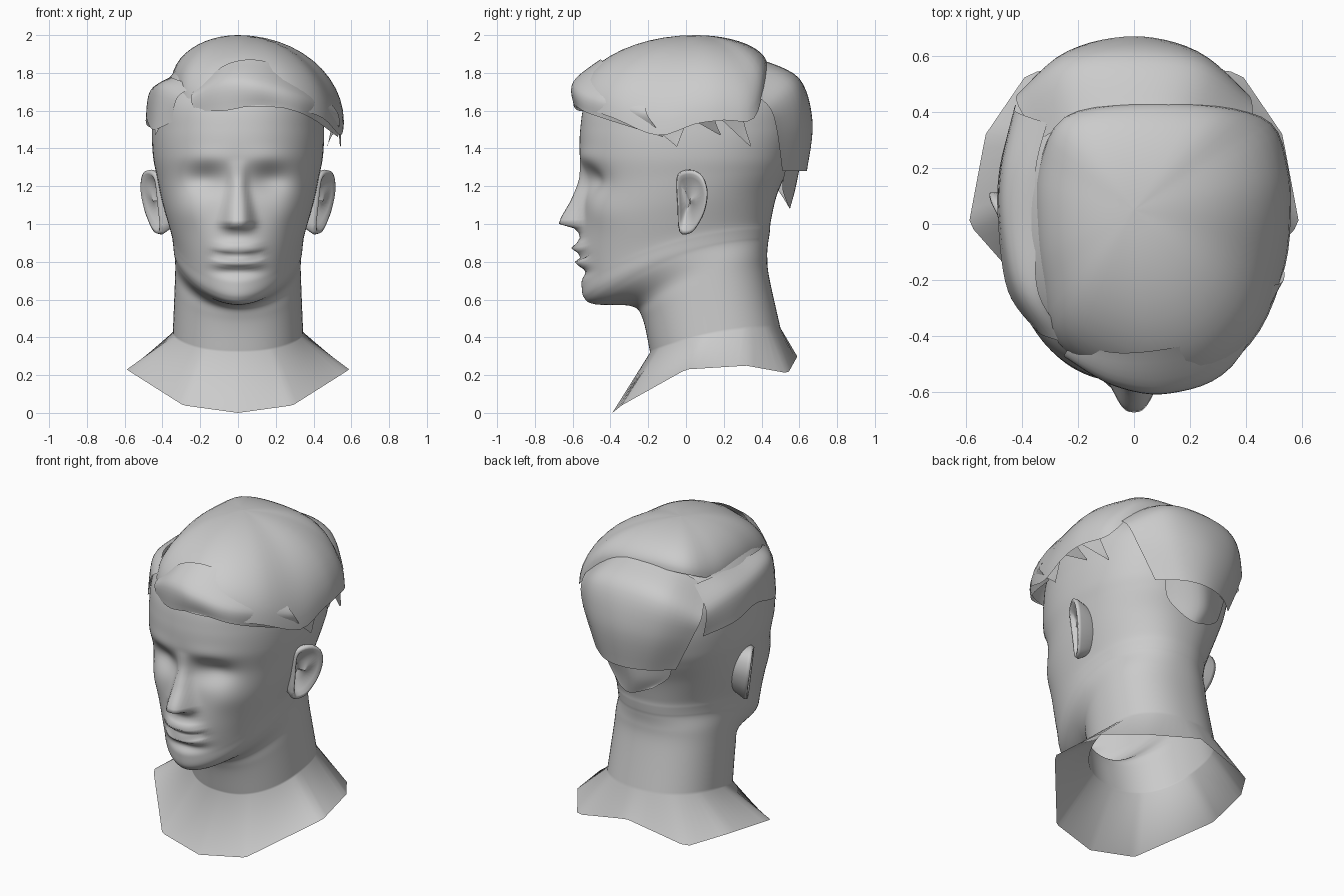
import bpy
from math import sin, cos, pi, exp, copysign


def spline(pts, n, closed=False):
    """Catmull-Rom curve through points of any dimension."""
    k, out = len(pts), []
    get = (lambda i: pts[i % k]) if closed else (lambda i: pts[max(0, min(k - 1, i))])
    for i in range(k if closed else k - 1):
        a, b, c, d = get(i - 1), get(i), get(i + 1), get(i + 2)
        for j in range(n):
            t = j / n
            out.append(tuple(0.5 * (2 * q + (r - p) * t + (2 * p - 5 * q + 4 * r - s) * t * t
                                    + (3 * q - p - 3 * r + s) * t ** 3)
                             for p, q, r, s in zip(a, b, c, d)))
    if not closed:
        out.append(tuple(pts[-1]))
    return out


def grid(name, rows, closed=False):
    """Smooth quad surface from equal-length rows of points."""
    n = len(rows[0])
    verts = [p for r in rows for p in r]
    faces = [(i * n + j, i * n + (j + 1) % n, (i + 1) * n + (j + 1) % n, (i + 1) * n + j)
             for i in range(len(rows) - 1) for j in range(n if closed else n - 1)]
    me = bpy.data.meshes.new(name)
    me.from_pydata(verts, [], faces)
    me.polygons.foreach_set("use_smooth", [True] * len(faces))
    me.update()
    ob = bpy.data.objects.new(name, me)
    bpy.context.collection.objects.link(ob)
    return ob


def patch(name, rows, n=6):
    """Curved hair sheet through a few control rows."""
    fine = [spline(r, n) for r in rows]
    cols = [spline(c, n) for c in zip(*fine)]
    return grid(name, list(zip(*cols)))


def g(v, c, s):
    return exp(-((v - c) / s) ** 2)


def table(z, pts):
    """Piecewise linear lookup."""
    for (a, p), (b, q) in zip(pts, pts[1:]):
        if a <= z <= b:
            return p + (q - p) * (z - a) / (b - a)
    return 0


# Head and neck: rings of front z, back z, front y, back y, half width, squareness
RINGS = [
    (0.32, 0.45, -.19, .50, .345, .88),
    (0.50, 0.72, -.23, .44, .335, .9), (0.565, 0.83, -.29, .43, .332, 1),
    (0.575, 0.90, -.48, .435, .335, 1.08), (0.61, 0.93, -.54, .44, .34, 1.08),
    (0.68, 0.97, -.553, .445, .345, 1.06), (0.76, 1.02, -.553, .45, .355, 1.02),
    (1.00, 1.15, -.55, .48, .40, .93), (1.20, 1.27, -.54, .53, .43, .88),
    (1.36, 1.36, -.56, .56, .45, .88), (1.50, 1.50, -.56, .585, .455, .88),
    (1.65, 1.65, -.53, .57, .44, .88), (1.78, 1.78, -.43, .47, .36, .88),
    (1.88, 1.88, -.25, .32, .23, .9), (1.92, 1.92, .02, .021, .001, 1)]
NOSE = [(.94, 0), (.975, .03), (1.0, .12), (1.03, .115), (1.12, .07), (1.25, .025), (1.34, 0)]
# Polygonal lower edge of the neck: ring angle, x, y, z
BASE = [(0, 0, -.39, 0), (.5, .29, -.34, .04), (1.4, .59, 0, .23),
        (2.0, .53, .32, .25), (2.5, .38, .54, .21), (pi + .01, 0, .59, .30)]


def face(x, z):
    """Forward push of the face features at a point."""
    ax = abs(x)
    nw = .08 - .035 * max(0, min(1, (z - 1.0) / .2))
    d = table(z, NOSE) * exp(-(ax / nw) ** 3)
    d -= .055 * g(ax, .17, .11) * g(z, 1.235, .075)         # eye sockets
    d += .01 * g(ax, .17, .14) * g(z, 1.35, .05)            # brow
    d += .015 * g(ax, .27, .09) * g(z, 1.07, .09)           # cheekbones
    d += .012 * g(z, .88, .10) * g(x, 0, .16)               # muzzle
    d -= .024 * g(z, .75, .035) * g(x, 0, .12)              # below the lower lip
    lip = exp(-(ax / .125) ** 4)
    d += lip * (.045 * g(z, .87, .028) + .035 * g(z, .795, .028) - .04 * g(z, .833, .013))
    return d


def head():
    n = 96
    angles = [s - .5 * sin(s) for s in (-pi + 2 * pi * j / n for j in range(n))]
    rows = [[(copysign(table(abs(a), [(b[0], b[1]) for b in BASE]), a),
              table(abs(a), [(b[0], b[2]) for b in BASE]),
              table(abs(a), [(b[0], b[3]) for b in BASE])) for a in angles]]
    for zf, zb, yf, yb, w, e in spline(RINGS, 10):
        yc, row = yf + .52 * (yb - yf), []
        for a in angles:
            k = e if cos(a) > 0 else .88
            x = w * copysign(abs(sin(a)) ** k, sin(a))
            c = copysign(abs(cos(a)) ** k, cos(a))
            y = yc - c * ((yc - yf) if c > 0 else (yb - yc))
            t = (y - yf) / (yb - yf)
            z = zf + (zb - zf) * (1 - (1 - t) ** 2)
            if c > 0 and zf > .57:
                y -= face(x, z) * min(1, c * 3)
            row.append((x, y, z))
        rows.append(row)
    return grid("head_and_neck", rows, True)


head()

# Ears: outline in y, z, built as nested rings and mirrored
EAR = spline([(-.05, 1.24), (-.02, 1.28), (.04, 1.285), (.09, 1.25), (.115, 1.17),
              (.10, 1.07), (.06, .99), (.02, .95), (-.035, .96), (-.045, 1.1)], 3, True)
ear_rows = []
for scale, off, flat in [(.8, -.07, .1), (1, -.015, 1), (.97, .006, 1), (.86, .006, 1),
                         (.74, -.012, 1), (.35, -.022, .7), (.01, -.022, .6)]:
    ear_rows.append([(.42 + off + flat * (.5 * (y + .05) + .12 * (z - 1.12)),
                      .02 + (y - .02) * scale, 1.12 + (z - 1.12) * scale) for y, z in EAR])
ears = grid("ears", ear_rows, True)
ears.modifiers.new("mirror", 'MIRROR')

# Top hair: domed cap from an uneven rim to the crown
RIM = spline([(-.05, -.56, 1.62), (.12, -.59, 1.62), (.3, -.53, 1.61), (.45, -.38, 1.56),
              (.54, -.15, 1.47), (.56, .05, 1.53), (.55, .2, 1.55), (.49, .36, 1.56),
              (.3, .42, 1.77), (0, .43, 1.84), (-.25, .38, 1.83), (-.34, .2, 1.76),
              (-.35, 0, 1.75), (-.33, -.2, 1.72), (-.27, -.43, 1.65)], 4, True)
cap = []
for i in range(13):
    a = pi / 2 * (1 - i / 12.0) + .001
    cap.append([(x * sin(a), .05 + (y - .05) * sin(a), z + (2.0 - z) * cos(a)) for x, y, z in RIM])
grid("top_hair", cap, True)

# Swept fringe
patch("fringe", [
    [(-.22, -.43, 1.72), (-.05, -.46, 1.85), (.15, -.44, 1.86), (.35, -.39, 1.74), (.49, -.22, 1.64)],
    [(-.25, -.47, 1.67), (-.07, -.57, 1.75), (.13, -.595, 1.74), (.35, -.5, 1.67), (.535, -.2, 1.57)],
    [(-.23, -.48, 1.60), (-.07, -.57, 1.60), (.13, -.59, 1.63), (.35, -.5, 1.58), (.53, -.12, 1.46)]])

# Hair over the left-hand temple and side
patch("side_hair", [
    [(-.22, -.43, 1.73), (-.34, -.25, 1.77), (-.35, 0, 1.78), (-.35, .2, 1.78), (-.31, .36, 1.77)],
    [(-.32, -.40, 1.67), (-.42, -.24, 1.71), (-.46, 0, 1.71), (-.46, .2, 1.69), (-.42, .40, 1.65)],
    [(-.35, -.38, 1.54), (-.45, -.24, 1.50), (-.485, 0, 1.56), (-.48, .2, 1.52), (-.42, .43, 1.5)]])

# Back hair and nape flap
patch("back_hair", [
    [(-.34, .3, 1.75), (-.2, .37, 1.84), (0, .4, 1.87), (.2, .4, 1.84), (.42, .34, 1.7)],
    [(-.42, .44, 1.63), (-.25, .57, 1.74), (0, .6, 1.77), (.24, .57, 1.74), (.42, .44, 1.62)],
    [(-.38, .48, 1.5), (-.23, .62, 1.53), (0, .67, 1.54), (.22, .62, 1.53), (.38, .48, 1.5)],
    [(-.28, .5, 1.28), (-.15, .6, 1.28), (0, .64, 1.28), (.14, .61, 1.28), (.27, .51, 1.28)]])
patch("nape_hair", [
    [(-.25, .5, 1.34), (0, .61, 1.34), (.22, .54, 1.34)],
    [(-.22, .48, 1.21), (-.03, .58, 1.19), (.18, .51, 1.2)],
    [(-.13, .52, 1.13), (0, .55, 1.08), (.08, .54, 1.10)]])

# Pointed locks along the hairline
LOCKS = [((.53, -.18, 1.52), (.55, 0, 1.53), (.54, -.05, 1.41)),
         ((.55, .02, 1.56), (.55, .15, 1.56), (.5, .18, 1.47)),
         ((.54, .18, 1.56), (.51, .3, 1.57), (.47, .34, 1.41)),
         ((-.44, -.2, 1.64), (-.35, -.38, 1.62), (-.44, -.27, 1.47))]
for i, (a, b, tip) in enumerate(LOCKS):
    mid = [tuple(.55 * p + .45 * q for p, q in zip(v, tip)) for v in (a, b)]
    patch("hair_lock_%d" % (i + 1), [[a, b], mid, [tip, tuple(c + .005 for c in tip)]], 4)
